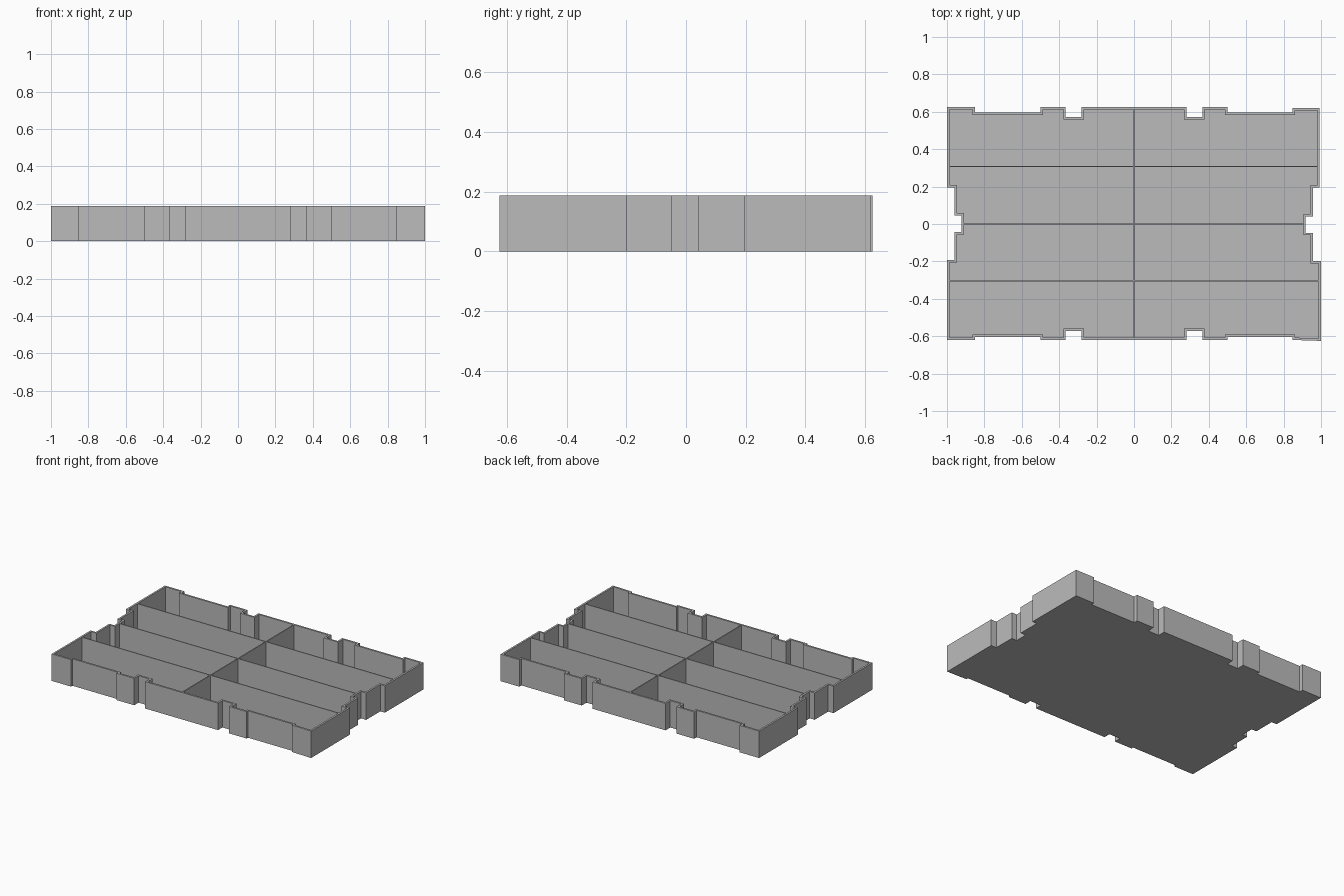
import bpy
import bmesh
from mathutils import Vector

if "Cube" in bpy.data.objects:
    bpy.data.objects.remove(bpy.data.objects["Cube"], do_unlink=True)

HEIGHT = 0.187
WALL = 0.013
FLOOR = 0.01
DIVIDER = 0.007

grey = bpy.data.materials.new("plain grey")
grey.use_nodes = True
colour = (0.5, 0.5, 0.5, 1)
grey.diffuse_color = colour
grey.node_tree.nodes["Principled BSDF"].inputs["Base Color"].default_value = colour


def add_object(name, bm):
    bmesh.ops.recalc_face_normals(bm, faces=bm.faces)
    mesh = bpy.data.meshes.new(name)
    bm.to_mesh(mesh)
    bm.free()
    mesh.materials.append(grey)
    obj = bpy.data.objects.new(name, mesh)
    bpy.context.collection.objects.link(obj)
    return obj


def steps(positions, depths):
    """Stepped edge: each position is a jump from one depth to the next."""
    points = []
    for i, p in enumerate(positions):
        points += [(p, depths[i]), (p, depths[i + 1])]
    return points


def inset(points, distance):
    """Mitred inward offset of a counter-clockwise outline."""
    result = []
    for i, p in enumerate(points):
        before = (p - points[i - 1]).normalized()
        after = (points[(i + 1) % len(points)] - p).normalized()
        n1 = Vector((-before.y, before.x))
        n2 = Vector((-after.y, after.x))
        result.append(p + (n1 + n2) * distance / (1 + n1.dot(n2)))
    return result


# Stepped outline, counter-clockwise from the front right-hand corner of -x
jumps = (-0.85, -0.5, -0.365, -0.28, 0.28, 0.365, 0.5, 0.848)
front = steps(jumps, (-0.62, -0.605, -0.62, -0.572, -0.62, -0.572, -0.62, -0.605, -0.62))
back = steps(jumps, (0.625, 0.597, 0.625, 0.573, 0.625, 0.573, 0.625, 0.597, 0.62))
left = steps((-0.197, -0.047, 0.04, 0.195), (1.0, 0.958, 0.918, 0.958, 0.993))
right = steps((-0.192, -0.043, 0.046, 0.195), (-1.0, -0.96, -0.922, -0.96, -1.0))
outline = [(-1.0, -0.62)] + front + [(1.0, -0.625)]
outline += [(x, y) for y, x in left] + [(0.993, 0.62)]
outline += back[::-1] + [(-1.0, 0.625)]
outline += [(x, y) for y, x in right[::-1]]
outer = [Vector(p) for p in outline]
inner = inset(outer, WALL)

# Tray: outer walls, rim, inner walls and floor in one closed shell
bm = bmesh.new()
rings = [
    [bm.verts.new((p.x, p.y, z)) for p in points]
    for points, z in ((outer, 0), (outer, HEIGHT), (inner, HEIGHT), (inner, FLOOR))
]
for low, high in zip(rings, rings[1:]):
    for i in range(len(low)):
        j = (i + 1) % len(low)
        bm.faces.new((low[i], low[j], high[j], high[i]))
bm.faces.new(rings[0][::-1])
bm.faces.new(rings[-1])
add_object("tray", bm)


def divider(name, x0, x1, y0, y1):
    bm = bmesh.new()
    bmesh.ops.create_cube(bm, size=1)
    for v in bm.verts:
        v.co = (x1 if v.co.x > 0 else x0,
                y1 if v.co.y > 0 else y0,
                HEIGHT if v.co.z > 0 else FLOOR)
    return add_object(name, bm)


# Partitions between the inner walls
half = DIVIDER / 2
divider("cross_divider", -half, half, -0.607, 0.612)
for name, y, x0, x1 in (("front", -0.303, -0.987, 0.987),
                        ("middle", 0.0, -0.909, 0.905),
                        ("back", 0.307, -0.987, 0.98)):
    divider(name + "_divider_right", x0, -half, y - half, y + half)
    divider(name + "_divider_left", half, x1, y - half, y + half)
